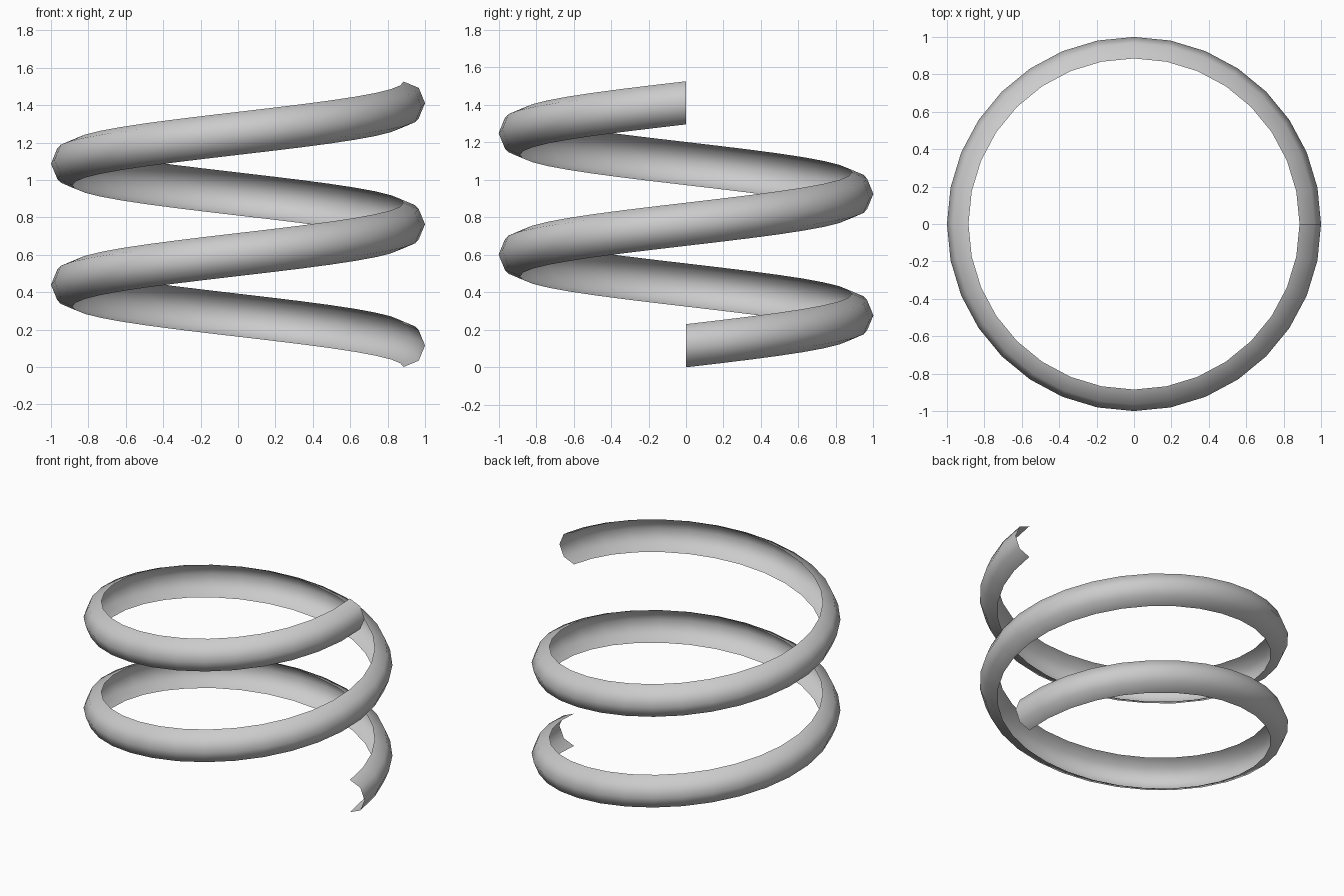
import bpy, bmesh
from math import pi, sin, cos

if "Cube" in bpy.data.objects:
    bpy.data.objects.remove(bpy.data.objects["Cube"])

TURNS, STEPS = 2, 32          # turns, segments per turn
R, TUBE, PITCH = 0.885, 0.115, 0.648

mesh = bpy.data.meshes.new("spiral_channel")
spiral = bpy.data.objects.new("spiral_channel", mesh)
bpy.context.collection.objects.link(spiral)

# Open half-octagon profile swept up a helix, hollow side facing the axis
bm = bmesh.new()
rows = []
for i in range(TURNS * STEPS + 1):
    a = 2 * pi * i / STEPS
    row = []
    for k in range(5):
        t = -pi / 2 + k * pi / 4
        r = R + TUBE * cos(t)
        z = TUBE + PITCH * i / STEPS + TUBE * sin(t)
        row.append(bm.verts.new((r * cos(a), r * sin(a), z)))
    rows.append(row)
for lo, hi in zip(rows, rows[1:]):
    for k in range(4):
        bm.faces.new((lo[k], hi[k], hi[k + 1], lo[k + 1])).smooth = True
bm.to_mesh(mesh)
bm.free()
